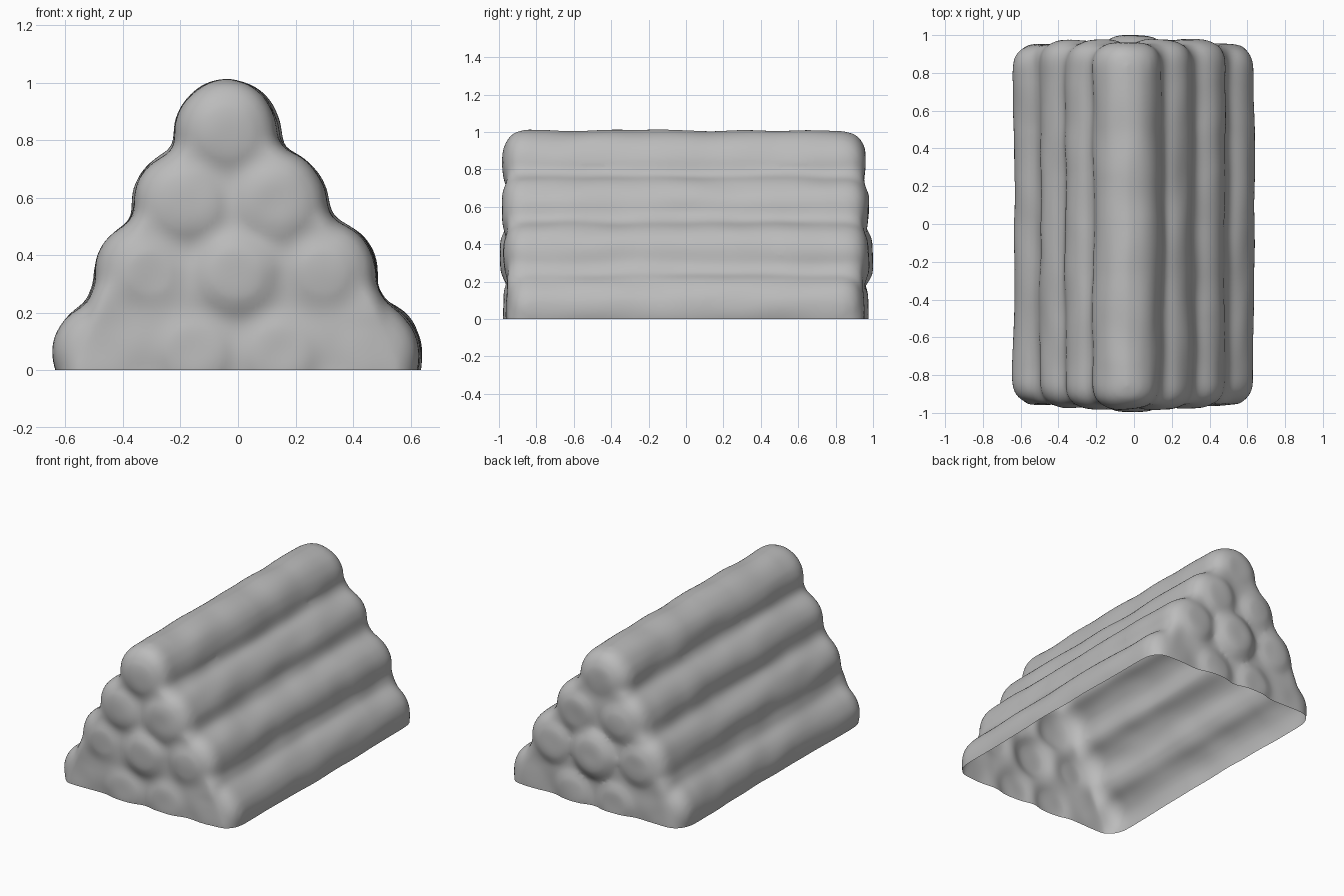
import bpy, bmesh, math, random
from mathutils import Vector, noise

random.seed(4)
cube = bpy.data.objects.get("Cube")
if cube:
    bpy.data.objects.remove(cube, do_unlink=True)

grey = bpy.data.materials.new("plain grey")
grey.use_nodes = True
colour = (0.5, 0.5, 0.5, 1)
grey.diffuse_color = colour
grey.node_tree.nodes["Principled BSDF"].inputs["Base Color"].default_value = colour

SIDES = 24
# Rounded log end: distance in from the tip, share of the radius
END = [(0.0, 0.4), (0.012, 0.62), (0.035, 0.82), (0.065, 0.94), (0.11, 1.0)]


def loft(bm, rings):
    """Skin a list of point rings and close both ends."""
    rings = [[bm.verts.new(p) for p in ring] for ring in rings]
    count = len(rings[0])
    for a, b in zip(rings, rings[1:]):
        for i in range(count):
            j = (i + 1) % count
            bm.faces.new((a[i], b[i], b[j], a[j]))
    bm.faces.new(rings[0])
    bm.faces.new(rings[-1][::-1])


def add_log(bm, x, z, radius, front, back):
    """Lathe one slightly wavy log along y."""
    phase = random.uniform(0, math.tau)
    stations = [(front + d, s) for d, s in END]
    stations += [(y / 4, 1.0) for y in range(-3, 4)]
    stations += [(back - d, s) for d, s in reversed(END)]
    rings = []
    for y, share in stations:
        cx = x + 0.004 * math.sin(4 * y + phase)
        r = radius * share
        rings.append([(cx + r * math.cos(a), y, z + r * math.sin(a))
                      for a in (math.tau * i / SIDES for i in range(SIDES))])
    loft(bm, rings)


# Pyramid of logs: height, radius, front end, back end and x positions of each row
bm = bmesh.new()
rows = [(0.055, 0.194, -0.99, 0.985, (-0.445, -0.15, 0.15, 0.445)),
        (0.335, 0.188, -0.995, 0.998, (-0.31, 0.0, 0.295)),
        (0.58, 0.187, -0.995, 0.985, (-0.18, 0.122)),
        (0.826, 0.183, -0.982, 0.962, (-0.036,))]
for z, radius, front, back, xs in rows:
    for x in xs:
        shorter = 0.07 * abs(x)
        add_log(bm, x, z, radius, front + shorter, back - shorter)

# Core that fills the creases between the logs, with softened ends
profile = [(-0.62, -0.1), (-0.62, 0.0), (-0.505, 0.285), (-0.37, 0.535), (-0.22, 0.79),
           (-0.036, 0.97), (0.152, 0.785), (0.325, 0.54), (0.485, 0.29), (0.62, 0.0), (0.62, -0.1)]
core_ends = [(-0.955, 0.9), (-0.93, 0.96), (-0.88, 1.0), (0.88, 1.0), (0.925, 0.96), (0.95, 0.9)]
loft(bm, [[(x * s, y, 0.3 + (z - 0.3) * s) for x, z in profile] for y, s in core_ends])

bmesh.ops.recalc_face_normals(bm, faces=bm.faces)
mesh = bpy.data.meshes.new("log_stack")
bm.to_mesh(mesh)
bm.free()
stack = bpy.data.objects.new("log_stack", mesh)
bpy.context.collection.objects.link(stack)

# Fuse everything into one skin
remesh = stack.modifiers.new("fuse", 'REMESH')
remesh.mode = 'VOXEL'
remesh.voxel_size = 0.018
fused = bpy.data.meshes.new_from_object(
    stack.evaluated_get(bpy.context.evaluated_depsgraph_get()))
stack.modifiers.clear()

# Soften the creases, add gentle lumps, and cut the underside open
bm = bmesh.new()
bm.from_mesh(fused)
for _ in range(7):
    bmesh.ops.smooth_vert(bm, verts=bm.verts, factor=0.5,
                          use_axis_x=True, use_axis_y=True, use_axis_z=True)
bm.normal_update()
moves = [(v, v.normal * 0.009 * noise.noise(Vector((v.co.x * 6, v.co.y * 4, v.co.z * 6))))
         for v in bm.verts]
for v, move in moves:
    v.co += move
bmesh.ops.bisect_plane(bm, geom=bm.verts[:] + bm.edges[:] + bm.faces[:],
                       plane_co=(0, 0, 0), plane_no=(0, 0, 1), clear_inner=True)
for f in bm.faces:
    f.smooth = True
    f.material_index = 0
bm.to_mesh(fused)
bm.free()
stack.data = fused
fused.name = "log_stack"
fused.materials.clear()
fused.materials.append(grey)
